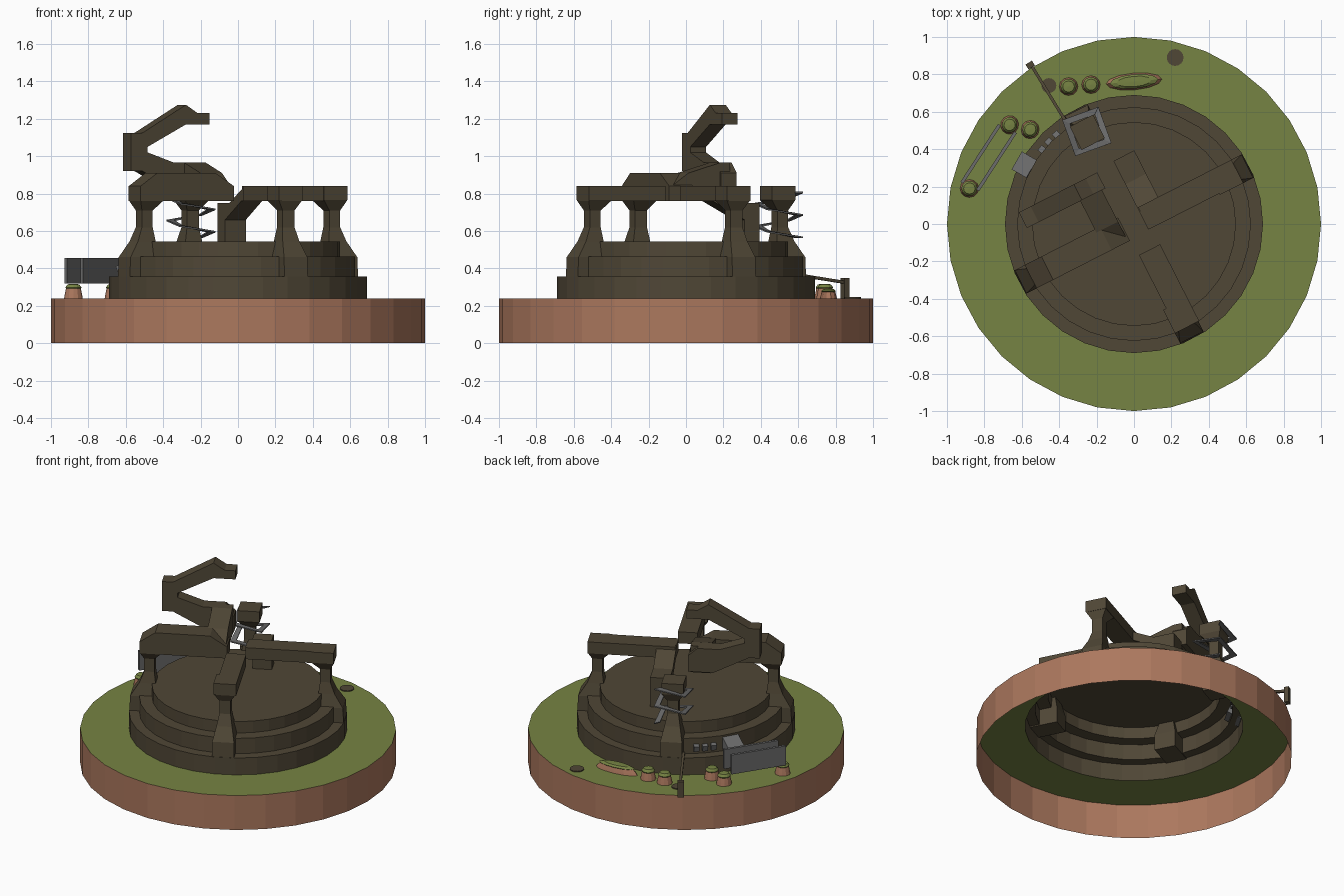
import bpy, bmesh, math
from mathutils import Vector, Matrix

if "Cube" in bpy.data.objects:
    bpy.data.objects.remove(bpy.data.objects["Cube"])

ROT = 27  # the four arches are turned by this many degrees


def mat(name, *rgb):
    m = bpy.data.materials.new(name)
    lin = [((c / 255 + 0.055) / 1.055) ** 2.4 for c in rgb]
    m.diffuse_color = (*lin, 1)
    m.use_nodes = True
    m.node_tree.nodes["Principled BSDF"].inputs["Base Color"].default_value = m.diffuse_color
    return m


STONE = mat("dark_stone", 80, 71, 54)
EARTH = mat("brown_earth", 172, 120, 94)
GRASS = mat("grass_green", 118, 131, 67)
METAL = mat("grey_metal", 108, 108, 108)


def make(name, verts, faces, mats, rule=None, fix=True):
    me = bpy.data.meshes.new(name)
    bm = bmesh.new()
    vs = [bm.verts.new(v) for v in verts]
    for f in faces:
        bm.faces.new([vs[i] for i in f])
    if fix:
        bmesh.ops.recalc_face_normals(bm, faces=bm.faces)
    bm.normal_update()
    if rule:
        for f in bm.faces:
            f.material_index = rule(f)
    bm.to_mesh(me)
    bm.free()
    for m in mats:
        me.materials.append(m)
    ob = bpy.data.objects.new(name, me)
    bpy.context.collection.objects.link(ob)
    return ob


def polar(r, s, z, deg):
    """Point r out along an arm direction, s to its left, at height z."""
    a = math.radians(deg)
    return (r * math.cos(a) - s * math.sin(a), r * math.sin(a) + s * math.cos(a), z)


def lathe(name, prof, mats, rule=None, n=32, place=None):
    """Turn a profile listed from bottom/outside to top/inside."""
    verts, faces, rings = [], [], []
    for r, z in prof:
        if r == 0:
            rings.append([len(verts)] * n)
            verts.append((0, 0, z))
        else:
            rings.append(list(range(len(verts), len(verts) + n)))
            verts += [polar(r, 0, z, 360 * i / n) for i in range(n)]
    for a, b in zip(rings, rings[1:]):
        for i in range(n):
            j = (i + 1) % n
            q = [a[i], a[j], b[j], b[i]]
            faces.append(q[:3] if b[i] == b[j] else q)
    if place:
        verts = [place @ Vector(v) for v in verts]
    return make(name, verts, faces, mats, rule, fix=False)


def prism(name, prof, s0, s1, deg, m=STONE):
    """Extrude an (r, z) side profile across an arm from s0 to s1."""
    n = len(prof)
    verts = [polar(r, s, z, deg) for s in (s0, s1) for r, z in prof]
    faces = [list(range(n)), list(range(2 * n - 1, n - 1, -1))]
    faces += [[i, i + n, (i + 1) % n + n, (i + 1) % n] for i in range(n)]
    return make(name, verts, faces, [m])


def box(name, centre, size, deg, m, tilt=0):
    x, y, z = [k / 2 for k in size]
    mx = Matrix.Translation(centre) @ Matrix.Rotation(math.radians(deg), 4, 'Z') @ Matrix.Rotation(math.radians(tilt), 4, 'Y')
    verts = [mx @ Vector((a, b, c)) for a in (-x, x) for b in (-y, y) for c in (-z, z)]
    faces = [(0, 1, 3, 2), (4, 6, 7, 5), (0, 4, 5, 1), (2, 3, 7, 6), (0, 2, 6, 4), (1, 5, 7, 3)]
    return make(name, verts, faces, [m])


def pillar(name, deg):
    rows = [(.35, .50, .685, .07), (.46, .50, .68, .07), (.545, .52, .625, .05),
            (.62, .53, .595, .036), (.71, .53, .595, .036), (.765, .48, .62, .07),
            (.84, .48, .62, .07)]
    verts, faces = [], []
    for z, a, b, h in rows:
        verts += [polar(r, s, z, deg) for r, s in ((a, -h), (b, -h), (b, h), (a, h))]
    for k in range(0, 4 * len(rows) - 4, 4):
        faces += [[k + i, k + (i + 1) % 4, k + 4 + (i + 1) % 4, k + 4 + i] for i in range(4)]
    e = len(verts)
    faces += [(3, 2, 1, 0), (e - 4, e - 3, e - 2, e - 1)]
    make(name, verts, faces, [STONE])


# Open-bottomed island and hollow stepped podium
lathe("island_base", [(1, 0), (1, .24), (.69, .24)], [EARTH, GRASS],
      lambda f: int(abs(f.normal.z) > .5))
lathe("stepped_podium", [(.69, .24), (.69, .358), (.625, .358), (.625, .465),
                         (.545, .465), (.545, .545), (0, .545)], [STONE])

# Four pillars
for k, nm in enumerate(("right", "back", "left", "front")):
    pillar(nm + "_pillar", ROT + 90 * k)

# Straight beams
prism("right_beam", [(.06, .76), (.62, .76), (.62, .84), (.06, .84)], -.062, .07, ROT)
prism("front_beam", [(.16, .76), (.62, .76), (.62, .84), (.16, .84)], -.052, .075, ROT + 270)

# Bent fragment standing on the platform
prism("bent_fragment", [(-.06, .76), (-.06, .84), (.03, .84), (.21, .75), (.35, .75),
                        (.35, .54), (.26, .54), (.26, .66), (.07, .76)], -.18, -.055, ROT + 90)

# Left arch: thick beam, cross link and the zigzag limb above it
prism("left_beam", [(.06, .76), (.06, .84), (.17, .91), (.52, .91), (.62, .84), (.62, .76)],
      -.07, .07, ROT + 180)
prism("cross_link", [(-.05, .78), (-.05, .84), (.05, .91), (.24, .965), (.30, .965), (.30, .78)],
      .07, .2, ROT + 90)
prism("zigzag_limb", [(.06, .80), (.06, .91), (.12, .965), (.26, .965), (.42, 1.02), (.42, 1.05),
                      (.19, 1.17), (.05, 1.17), (.05, 1.23), (.12, 1.23), (.19, 1.275),
                      (.45, 1.125), (.52, 1.125), (.52, .92), (.45, .92), (.22, .80)],
      -.335, -.24, ROT + 180)

# Grey ribbon wound around the back pillar
verts, faces = [], []
cx, cy, _ = polar(.555, 0, 0, ROT + 90)
for i in range(9):
    for r in (.10, .145):
        x, y, z = polar(r, 0, .81 - i * .03, 20 + 45 + 90 * i)
        verts.append((cx + x, cy + y, z))
    if i:
        faces.append((2 * i - 2, 2 * i - 1, 2 * i + 1, 2 * i))
ribbon = make("spiral_ribbon", verts, faces, [METAL])
ribbon.modifiers.new("thickness", 'SOLIDIFY').thickness = .008


# Earth mounds with grass tops
def mound(name, x, y, rx, ry, deg, h):
    place = Matrix.Translation((x, y, .24)) @ Matrix.Rotation(math.radians(deg), 4, 'Z') @ Matrix.Diagonal((rx, ry, h, 1))
    lathe(name, [(1, 0), (.92, .3), (.8, .7), (.86, .78), (.62, 1), (0, 1.03)], [EARTH, GRASS],
          lambda f: int(f.calc_center_median().z > .24 + .72 * h), 12, place)


for i, (x, y, d) in enumerate([(-.88, .19, 0), (-.665, .53, 70), (-.555, .505, 60),
                               (-.35, .735, 0), (-.23, .745, 0)]):
    mound("mound_%d" % i, x, y, .05, .048, d, .075)
mound("long_mound", 0, .762, .15, .045, 5, .05)

# Two upright grey panels resting on mounds
for nm, (x, y) in (("outer", (-.82, .375)), ("inner", (-.735, .335))):
    box(nm + "_panel", (x, y, .388), (.37, .018, .135), 57, METAL)

# Grey slab leaning on the podium, with rubble beside it
box("leaning_slab", (-.575, .31, .40), (.10, .11, .07), 150, METAL, 25)
for i, a in enumerate((131, 136, 141)):
    box("rubble_%d" % i, polar(.63, 0, .40, a), (.03, .035, .04), a, METAL, 15)

# Fallen post with a block head
a, b = Vector((-.36, .54, .375)), Vector((-.55, .85, .325))
d = b - a
box("fallen_post", (a + b) / 2, (d.length, .016, .016), math.degrees(math.atan2(d.y, d.x)), STONE,
    math.degrees(math.asin(-d.z / d.length)))
box("post_head", (-.555, .85, .295), (.03, .04, .11), 122, STONE)

# Flat dark discs in the grass
for nm, x, y, r in (("back_disc", .22, .89, .045), ("left_disc", -.455, .74, .04)):
    lathe(nm, [(r, .24), (r, .246), (0, .246)], [STONE], None, 16, Matrix.Translation((x, y, 0)))
